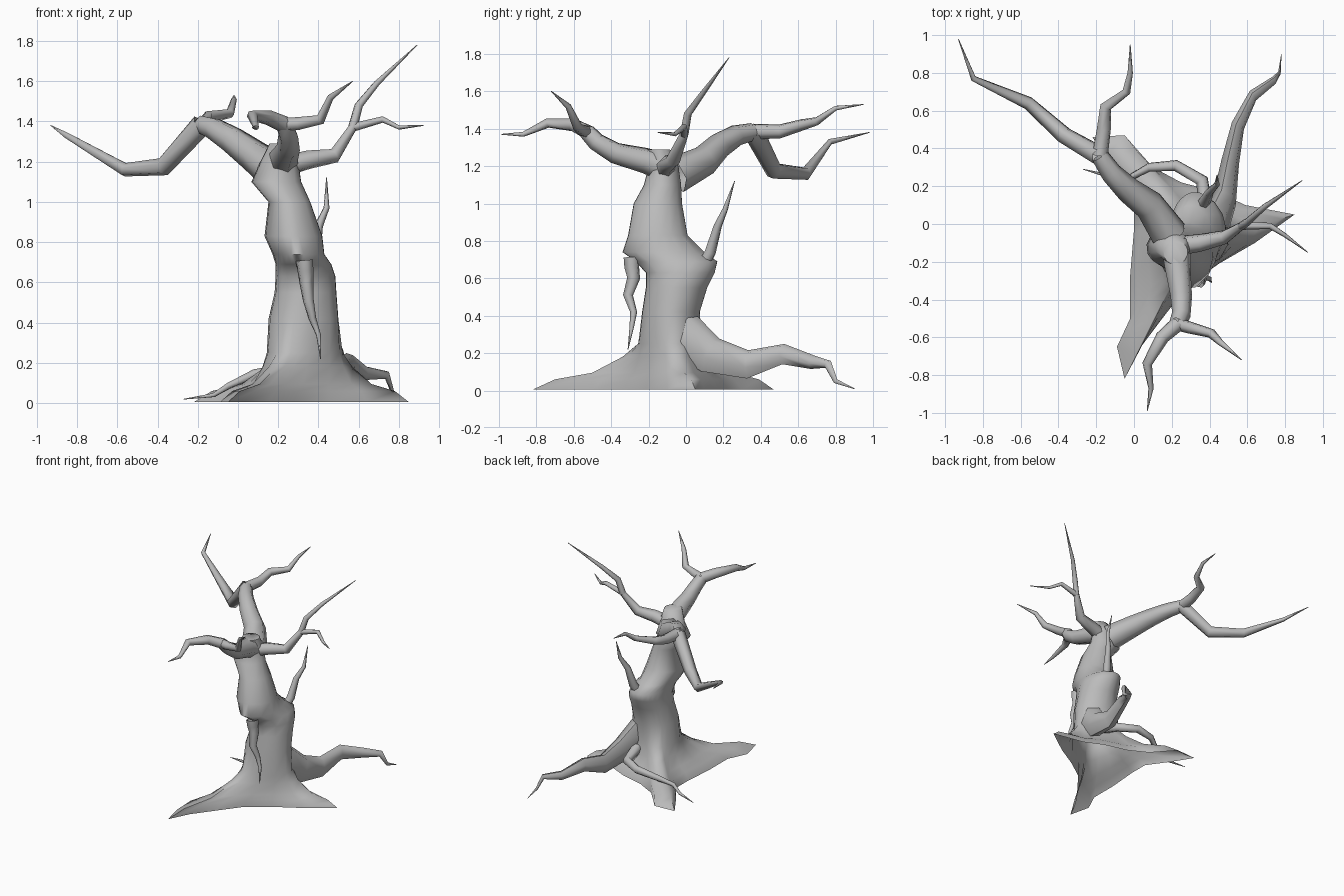
import bpy
import bmesh
from math import atan2, cos, sin, tau
from mathutils import Vector

default_cube = bpy.data.objects.get("Cube")
if default_cube:
    bpy.data.objects.remove(default_cube, do_unlink=True)

bark = bpy.data.materials.new("grey bark")
bark.use_nodes = True
bark_colour = (0.5, 0.5, 0.5, 1)
bark.diffuse_color = bark_colour
bark.node_tree.nodes["Principled BSDF"].inputs["Base Color"].default_value = bark_colour


def loft(name, rings, cap_end=True):
    """Join a stack of equal-sized point rings into one smooth-shaded surface."""
    bm = bmesh.new()
    loops = [[bm.verts.new(point) for point in ring] for ring in rings]
    count = len(loops[0])
    for lower, upper in zip(loops, loops[1:]):
        for i in range(count):
            j = (i + 1) % count
            bm.faces.new((lower[i], lower[j], upper[j], upper[i]))
    if cap_end:
        bm.faces.new(loops[-1])
    mesh = bpy.data.meshes.new(name)
    bm.to_mesh(mesh)
    bm.free()
    mesh.materials.append(bark)
    obj = bpy.data.objects.new(name, mesh)
    bpy.context.collection.objects.link(obj)
    bpy.ops.object.select_all(action="DESELECT")
    bpy.context.view_layer.objects.active = obj
    obj.select_set(True)
    bpy.ops.object.shade_smooth_by_angle(angle=1.2)


def limb(name, path, start_radius, end_radius=0.002, fullness=1.4, width=1, sides=6):
    """Sweep a tapering polygon along a crooked path; width squashes it sideways."""
    points = [Vector(point) for point in path]
    lengths = [0]
    for a, b in zip(points, points[1:]):
        lengths.append(lengths[-1] + (b - a).length)
    rings = []
    side = None
    for i, point in enumerate(points):
        incoming = (point - points[max(i - 1, 0)]).normalized()
        outgoing = (points[min(i + 1, len(points) - 1)] - point).normalized()
        tangent = (incoming + outgoing).normalized()
        # Carry the previous side vector along so that the tube does not twist
        side = tangent.orthogonal() if side is None else side - tangent * side.dot(tangent)
        side.normalize()
        across = tangent.cross(side)
        blend = (lengths[i] / lengths[-1]) ** fullness
        radius = start_radius + (end_radius - start_radius) * blend
        ring = []
        for k in range(sides):
            offset = radius * (side * cos(tau * k / sides) + across * sin(tau * k / sides))
            offset.x *= width
            ring.append(point + offset)
        rings.append(ring)
    loft(name, rings, cap_end=end_radius < 0.01)


# Trunk: ground outline with three spreading roots, then leaning elliptical rings
ground = [(.85, .05), (.59, .1), (.44, .17), (.25, .22), (.1, .3), (-.05, .47), (-.22, .46),
          (-.12, .3), (0, .13), (0, -.03), (-.02, -.27), (-.02, -.5), (-.09, -.65),
          (-.05, -.82), (.03, -.66), (.15, -.5), (.28, -.33), (.45, -.21), (.64, -.1)]
# height, centre x, centre y, half width, half depth
sections = [(.42, .325, -.08, .175, .155), (.55, .335, -.05, .155, .165),
            (.63, .335, -.03, .15, .185), (.69, .325, -.05, .14, .22),
            (.74, .3, -.12, .13, .22), (.83, .275, -.15, .145, .16),
            (1, .255, -.15, .105, .13), (1.1, .19, -.125, .125, .1),
            (1.2, .205, -.12, .095, .08), (1.29, .22, -.15, .065, .065)]
# how far the skirt spreads, and at what height
flare = [(1, .005), (.8, .06), (.47, .095), (.2, .18), (.06, .25)]

_, centre_x, centre_y, _, _ = sections[0]
angles = []
for i, (x, y) in enumerate(ground):
    true_angle = atan2(y - centre_y, x - centre_x) % tau
    angles.append((true_angle + tau * i / len(ground)) / 2)


def ellipse(section):
    z, cx, cy, rx, ry = section
    return [Vector((cx + rx * cos(a), cy + ry * sin(a), z)) for a in angles]


trunk_rings = []
for spread, height in flare:
    ring = []
    for inner, (x, y) in zip(ellipse(sections[0]), ground):
        point = inner.lerp(Vector((x, y, 0)), spread)
        point.z = height
        ring.append(point)
    trunk_rings.append(ring)
trunk_rings += [ellipse(section) for section in sections]
loft("trunk", trunk_rings)

# Raised roots behind the trunk
limb("back_root", [(.42, -.02, .3), (.48, .13, .19), (.51, .33, .14), (.55, .52, .195),
                   (.63, .68, .15), (.74, .76, .14), (.77, .8, .05), (.78, .9, .01)],
     .13, fullness=.9, width=.6)
limb("thin_root", [(.38, .08, .21), (.36, .23, .165), (.22, .31, .165), (.08, .3, .145),
                   (-.05, .23, .085), (-.12, .25, .04), (-.27, .29, .02)], .04)

# Back branch with its fork
back_fork = (-.18, .36, 1.385)
limb("back_branch", [(.19, -.06, 1.15), (.08, .1, 1.23), (-.03, .18, 1.31),
                     (-.12, .27, 1.365), back_fork], .1, .048, fullness=1)
limb("back_branch_long_fork", [back_fork, (-.37, .47, 1.175), (-.56, .64, 1.16),
                               (-.85, .77, 1.33), (-.93, .98, 1.38)], .055)
limb("back_branch_short_fork", [back_fork, (-.16, .5, 1.385), (-.15, .62, 1.42),
                                (-.04, .7, 1.44), (-.02, .8, 1.51), (-.02, .95, 1.53)], .043)

# Front branch with its fork
front_fork = (.23, -.53, 1.385)
limb("front_branch", [(.22, -.1, 1.19), (.23, -.22, 1.23), (.25, -.38, 1.27),
                      (.25, -.48, 1.33), front_fork], .08, .045, fullness=1)
limb("front_branch_low_fork", [front_fork, (.15, -.6, 1.42), (.07, -.74, 1.43),
                               (.09, -.87, 1.37), (.07, -.99, 1.37)], .042)
limb("front_branch_high_fork", [front_fork, (.3, -.55, 1.39), (.41, -.58, 1.41),
                                (.46, -.63, 1.52), (.57, -.72, 1.6)], .035)

# Left branch with its fork
left_fork = (.57, -.01, 1.37)
limb("left_branch", [(.2, -.12, 1.17), (.35, -.1, 1.21), (.48, -.07, 1.23), left_fork],
     .055, .023)
limb("left_branch_tall_fork", [left_fork, (.6, .01, 1.48), (.69, .09, 1.59), (.89, .23, 1.78)], .024)
limb("left_branch_low_fork", [left_fork, (.72, -.01, 1.41), (.8, -.06, 1.37), (.92, -.15, 1.38)], .022)

# Twig on the rear knot and splinter hanging from the front bulge
limb("rear_twig", [(.35, .08, .65), (.38, .13, .74), (.4, .17, .88), (.44, .21, .97),
                   (.44, .26, 1.12)], .035)
limb("hanging_splinter", [(.33, -.29, .71), (.335, -.29, .66), (.34, -.28, .6), (.35, -.31, .51),
                          (.37, -.28, .42), (.4, -.29, .34), (.41, -.31, .22)], .045, fullness=1)
